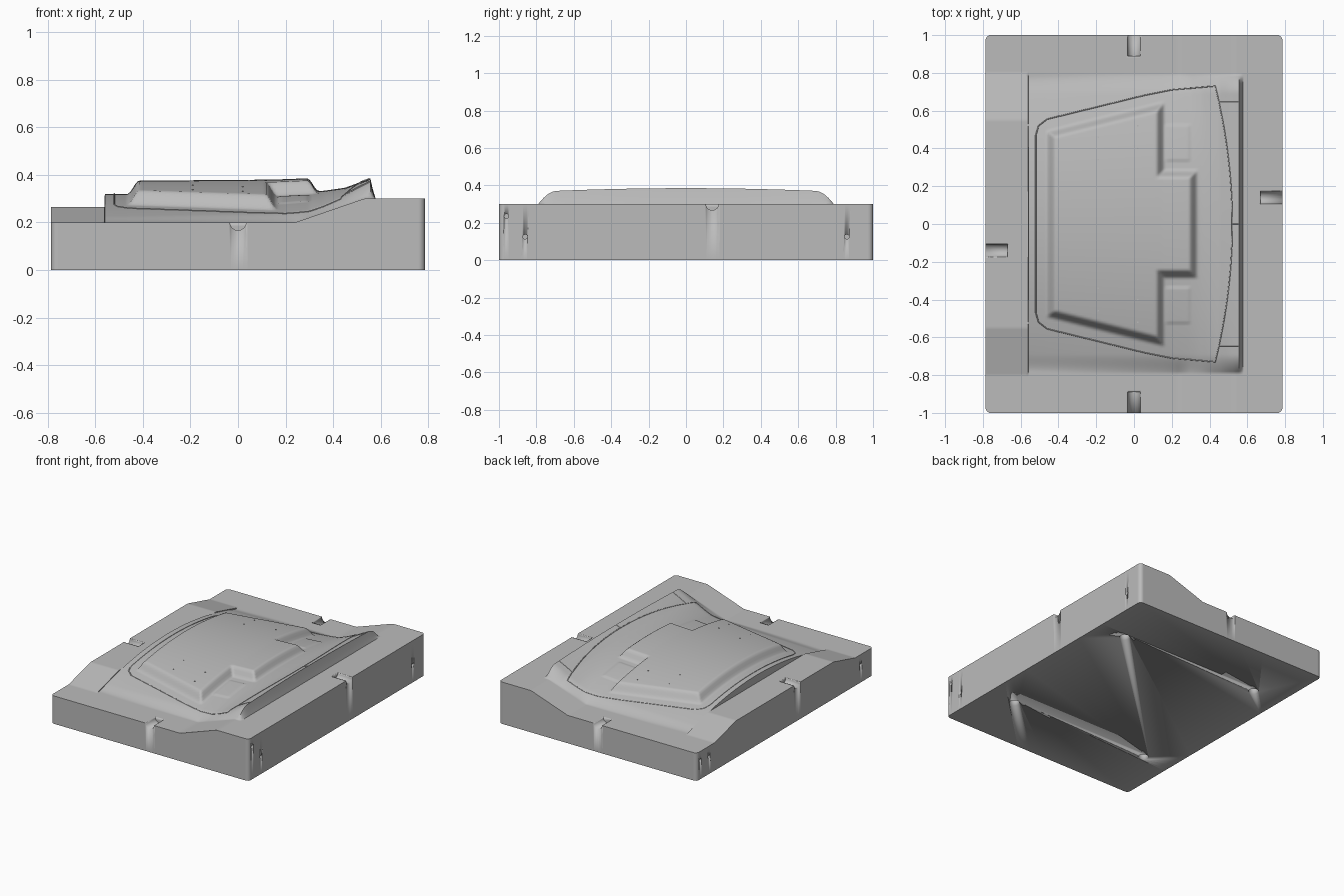
import bpy, bmesh, math
from mathutils import Matrix, Vector

cube = bpy.data.objects.get("Cube")
if cube:
    bpy.data.objects.remove(cube, do_unlink=True)

HX, HY = 0.785, 1.0

grey = bpy.data.materials.new("tooling grey")
grey.use_nodes = True
grey.diffuse_color = (0.5, 0.5, 0.5, 1)
grey.node_tree.nodes["Principled BSDF"].inputs["Base Color"].default_value = (0.5, 0.5, 0.5, 1)


def interp(x, pts):
    """Piecewise linear profile lookup."""
    if x <= pts[0][0]:
        return pts[0][1]
    for (x0, v0), (x1, v1) in zip(pts, pts[1:]):
        if x <= x1:
            return v0 + (v1 - v0) * (x - x0) / (x1 - x0)
    return pts[-1][1]


def smooth(t):
    t = min(max(t, 0), 1)
    return t * t * (3 - 2 * t)


# Profiles along x: outer edge, crown centre line and crown curvature
EDGE = [(0.24, 0.20), (0.53, 0.30)]
CROWN = [(-0.56, 0.32), (-0.46, 0.32), (0.15, 0.325), (0.36, 0.333), (0.45, 0.346),
         (0.556, 0.385), (0.566, 0.34), (0.578, 0.30)]
CURVE = [(-0.56, 0.2), (0.2, 0.175), (0.3, 0.16), (0.43, 0.075), (0.5, 0.045),
         (0.556, 0.03), (0.578, 0)]
# Low shelf beyond the step, across y
SHELF = [(0.55, 0.265), (0.8, 0.20)]


def height(x, y):
    a = abs(y)
    if x < -0.56:
        return interp(a, SHELF)
    edge = interp(x, EDGE)
    crown = interp(x, CROWN) - interp(x, CURVE) * a * a
    fade = min(max((a - 0.69) / 0.1, 0), 1)
    z = edge + max(crown - edge, 0) * (1 - fade * fade)
    # raised panel: tapered wide part joined with a narrow tongue
    wide = min(x + 0.465, 0.165 - x, 0.97 * (0.495 + 0.25 * (x + 0.465) - a))
    tongue = min(x + 0.465, 0.34 - x, 0.29 - a)
    z += 0.055 * smooth(max(wide, tongue) / 0.05)
    # shallow pads beside the tongue
    pad = min(0.3 - x, x - 0.165, a - 0.33, 0.53 - a)
    return z + 0.005 * smooth(pad / 0.012)


def steps(half, extra=()):
    """Even grid positions, plus extra lines at the sharp steps."""
    n = round((half - 0.02) / 0.01)
    inner = half - 0.02
    line = [-half, half] + [inner * i / n for i in range(-n, n + 1)]
    line = [v for v in line if all(abs(v - e) > 0.004 for e in extra)]
    return sorted(line + list(extra))


def finish(bm, name, angle=55):
    mesh = bpy.data.meshes.new(name)
    bm.to_mesh(mesh)
    bm.free()
    obj = bpy.data.objects.new(name, mesh)
    bpy.context.collection.objects.link(obj)
    mesh.materials.append(grey)
    activate(obj)
    bpy.ops.object.shade_smooth_by_angle(angle=math.radians(angle))
    return obj


def activate(obj):
    bpy.ops.object.select_all(action='DESELECT')
    obj.select_set(True)
    bpy.context.view_layer.objects.active = obj


# Block with the shaped top
bm = bmesh.new()
xs = steps(HX, (-0.5605, -0.5595, 0.556, 0.566, 0.578))
ys = steps(HY)
grid = [[bm.verts.new((x, y, height(x, y))) for y in ys] for x in xs]
for r0, r1 in zip(grid, grid[1:]):
    for j in range(len(ys) - 1):
        bm.faces.new((r0[j], r1[j], r1[j + 1], r0[j + 1]))
for i in (0, -1):
    for j in (0, -1):
        v = grid[i][j].co
        v.x -= math.copysign(0.007, v.x)
        v.y -= math.copysign(0.007, v.y)
rim = [e for e in bm.edges if e.is_boundary]
skirt = bmesh.ops.extrude_edge_only(bm, edges=rim)["geom"]
for v in skirt:
    if isinstance(v, bmesh.types.BMVert):
        v.co.z = 0
bmesh.ops.contextual_create(bm, geom=[e for e in skirt if isinstance(e, bmesh.types.BMEdge)])
bmesh.ops.recalc_face_normals(bm, faces=bm.faces[:])
block = finish(bm, "mould_block")

# Cutters for edge slots, side holes and underside sockets
bm = bmesh.new()


def cutter(centre, axis, radius, length, sides=24):
    turn = Vector((0, 0, 1)).rotation_difference(Vector(axis)).to_matrix().to_4x4()
    bmesh.ops.create_cone(bm, cap_ends=True, segments=sides, radius1=radius, radius2=radius,
                          depth=length, matrix=Matrix.Translation(centre) @ turn)


for s in (-1, 1):
    cutter((0, s * 0.99, 0.201), (0, 1, 0), 0.034, 0.2)
    cutter((s * 0.77, s * 0.14, 0.301 if s > 0 else 0.266), (1, 0, 0), 0.034, 0.2)
    for y, z in ((-0.96, 0.235 if s > 0 else 0.135), (-0.86, 0.125), (0.86, 0.125)):
        cutter((s * HX, s * y, z), (1, 0, 0), 0.012, 0.08, 16)
    for t in (-1, 1):
        cutter((s * 0.56, t * 0.57, 0), (0, 0, 1), 0.035, 0.08)
tools = finish(bm, "hole_cutters")
tools.hide_render = True
cut = block.modifiers.new("holes", 'BOOLEAN')
cut.object = tools
cut.operation = 'DIFFERENCE'
cut.solver = 'EXACT'
activate(block)
bpy.ops.object.modifier_apply(modifier=cut.name)
bpy.data.objects.remove(tools, do_unlink=True)


# Fine scribed lines that follow the surface
def scribe(name, path, closed=False):
    pts = []
    loop = path + path[:1] if closed else path
    for p, q in zip(loop, loop[1:]):
        n = max(1, round(math.dist(p, q) / 0.02))
        pts += [(p[0] + (q[0] - p[0]) * i / n, p[1] + (q[1] - p[1]) * i / n) for i in range(n)]
    if not closed:
        pts.append(path[-1])
    curve = bpy.data.curves.new(name, 'CURVE')
    curve.dimensions = '3D'
    curve.bevel_depth = 0.003
    curve.bevel_resolution = 0
    line = curve.splines.new('POLY')
    line.points.add(len(pts) - 1)
    for point, (x, y) in zip(line.points, pts):
        point.co = (x, y, height(x, y), 1)
    line.use_cyclic_u = closed
    curve.materials.append(grey)
    obj = bpy.data.objects.new(name, curve)
    bpy.context.collection.objects.link(obj)
    activate(obj)
    bpy.ops.object.convert(target='MESH')


half = [(-0.52, 0.47), (-0.505, 0.52), (-0.46, 0.555), (0.05, 0.68), (0.2, 0.71), (0.43, 0.73)]
arc = [(0.52 - 0.09 * (i / 12) ** 2, 0.73 * i / 12) for i in range(11, -12, -1)]
scribe("panel_trim_line", half + arc + [(x, -y) for x, y in reversed(half)], True)
for y, x in ((-0.645, 0.45), (0, 0.52), (0.645, 0.45)):
    scribe("rear_strip_joint", [(x, y), (0.553, y)])

# Small locating pins on the raised panel
bm = bmesh.new()
for s in (-1, 1):
    for x, y in ((-0.19, 0.46), (-0.19, 0.34), (0.02, 0.52), (0.02, 0.4)):
        cutter((x, s * y, height(x, y)), (0, 0, 1), 0.004, 0.006, 8)
finish(bm, "locating_pins", 30)
